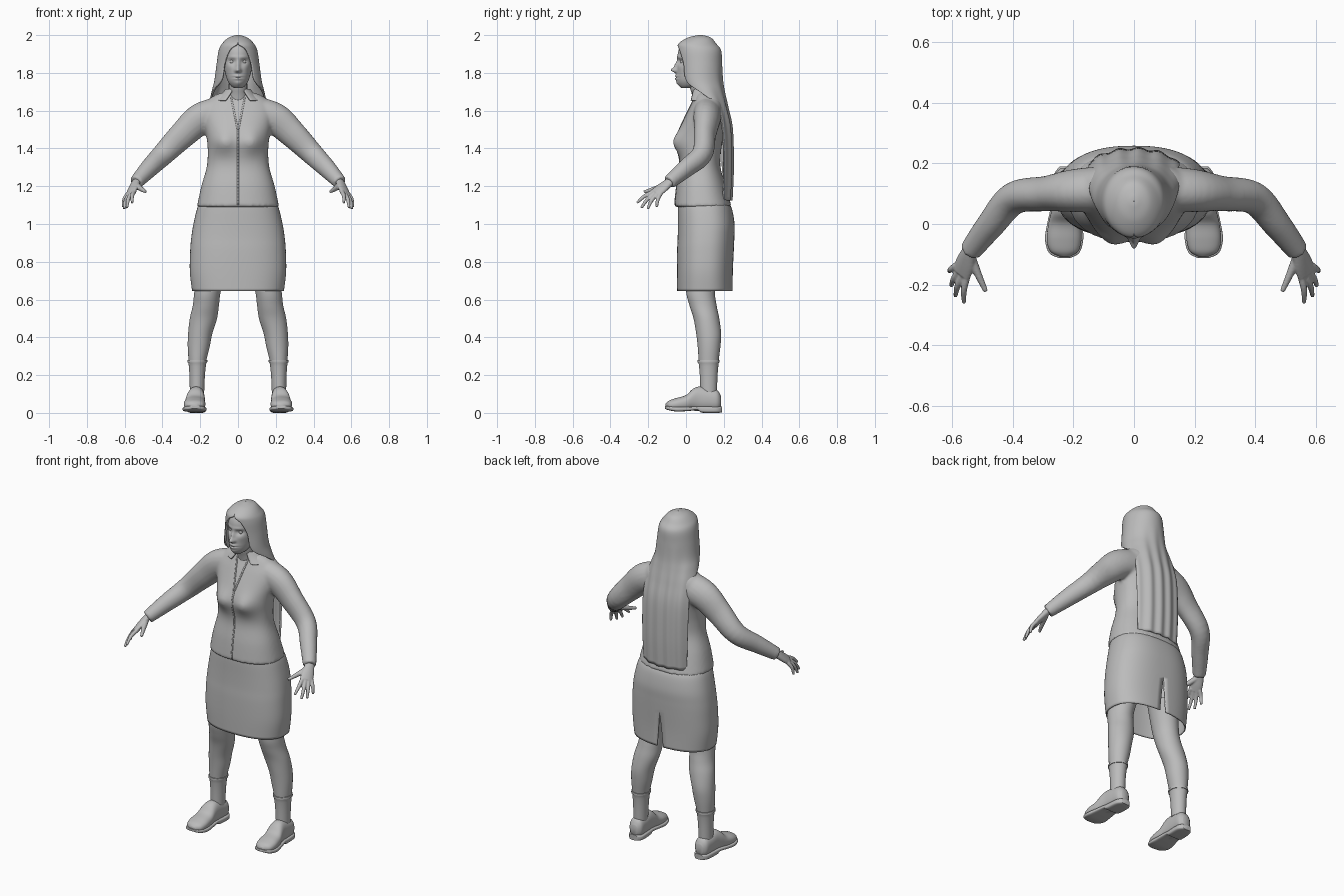
import bpy, bmesh, math
from mathutils import Vector

old = bpy.data.objects.get("Cube")
if old:
    bpy.data.objects.remove(old, do_unlink=True)

GREY = bpy.data.materials.new("plain grey")
GREY.use_nodes = True
GREY.diffuse_color = (0.5, 0.5, 0.5, 1)
GREY.node_tree.nodes["Principled BSDF"].inputs["Base Color"].default_value = (0.5, 0.5, 0.5, 1)


def smooth_rows(rows, k):
    """Catmull-Rom interpolation of any list of equal-length tuples."""
    out = []
    for i in range(len(rows) - 1):
        a, b, c, d = (rows[max(0, min(len(rows) - 1, i + o))] for o in (-1, 0, 1, 2))
        for j in range(k):
            t = j / k
            out.append([0.5 * (2 * q + (r - p) * t + (2 * p - 5 * q + 4 * r - s) * t * t
                               + (3 * q - p - 3 * r + s) * t ** 3)
                        for p, q, r, s in zip(a, b, c, d)])
    return out + [list(rows[-1])]


def power(v, e):
    return math.copysign(abs(v) ** (2 / e), v)


def skin(bm, rings, caps=True):
    rings = [[bm.verts.new(p) for p in ring] for ring in rings]
    n = len(rings[0])
    for lo, hi in zip(rings, rings[1:]):
        for j in range(n if caps else n - 1):
            m = (j + 1) % n
            bm.faces.new((lo[j], lo[m], hi[m], hi[j]))
    if caps:
        bm.faces.new(rings[0][::-1])
        bm.faces.new(rings[-1])


def loft(bm, rows, n=40, k=5, e=2.0, axis="Z", shape=None, turn=0.0, sheet=False):
    """Rows: position, centre x, centre 2, radius x, radius 2, opening angle for sheets."""
    rings = []
    for row in smooth_rows(rows, k):
        s, cx, c, rx, r = row[:5]
        gap = max(0, row[5]) if sheet else 0
        ring = []
        for j in range(n):
            t = turn + gap + (2 * math.pi - 2 * gap) * j / (n - 1 if sheet else n)
            x, w = cx + rx * power(math.sin(t), e), c - r * power(math.cos(t), e)
            p = Vector((x, w, s) if axis == "Z" else (x, s, w))
            ring.append(shape(p, c) if shape else p)
        rings.append(ring)
    skin(bm, rings, not sheet)


def tube(bm, rows, side, n=20, k=5):
    """Rows: x, y, z, radius along side, radius across."""
    rows = smooth_rows(rows, k)
    rings = []
    for i, row in enumerate(rows):
        tan = (Vector(rows[min(i + 1, len(rows) - 1)][:3]) - Vector(rows[max(i - 1, 0)][:3])).normalized()
        a = Vector(side)
        a = (a - tan * a.dot(tan)).normalized()
        b = tan.cross(a)
        rings.append([Vector(row[:3]) + a * row[3] * math.cos(q) + b * row[4] * math.sin(q)
                      for q in (2 * math.pi * j / n for j in range(n))])
    skin(bm, rings)


def finish(name, bm, mirror=False, voxel=0, thick=0, rounds=4, angle=50):
    bmesh.ops.remove_doubles(bm, verts=bm.verts, dist=1e-5)
    bmesh.ops.recalc_face_normals(bm, faces=bm.faces)
    me = bpy.data.meshes.new(name)
    bm.to_mesh(me)
    bm.free()
    me.materials.append(GREY)
    ob = bpy.data.objects.new(name, me)
    bpy.context.collection.objects.link(ob)
    bpy.ops.object.select_all(action="DESELECT")
    ob.select_set(True)
    bpy.context.view_layer.objects.active = ob
    bpy.ops.object.shade_smooth_by_angle(angle=math.radians(angle))
    if voxel:
        mod = ob.modifiers.new("blend", "REMESH")
        mod.mode, mod.voxel_size, mod.use_smooth_shade = "VOXEL", voxel, True
        mod = ob.modifiers.new("soften", "SMOOTH")
        mod.factor, mod.iterations = 0.5, rounds
    if thick:
        mod = ob.modifiers.new("thickness", "SOLIDIFY")
        mod.thickness = thick
    if mirror:
        ob.modifiers.new("mirror", "MIRROR")
    return ob


def bumps(spots):
    """Push front points forward by bell-shaped bumps: x, z, amount, width, height."""
    def shape(p, c):
        if p.y < c:
            d = sum(a * math.exp(-((p.x - x) / w) ** 2 / 2 - ((p.z - z) / h) ** 2 / 2)
                    for x0, z, a, w, h in spots for x in ({x0, -x0}))
            p.y -= d
        return p
    return shape


# Jacket: torso and sleeves blended into one surface
bm = bmesh.new()
loft(bm, [(1.09, 0, .09, .218, .152), (1.2, 0, .08, .194, .13), (1.3, 0, .075, .166, .108),
          (1.38, 0, .075, .16, .11), (1.45, 0, .08, .165, .115), (1.52, 0, .09, .178, .115),
          (1.6, 0, .108, .19, .098), (1.65, 0, .115, .165, .08), (1.685, 0, .11, .115, .062),
          (1.7, 0, .1, .06, .05)], n=64, k=6, e=2.3, shape=bumps([(.075, 1.435, .04, .045, .042)]))
for s in (1, -1):
    tube(bm, [(s * .1, .115, 1.59, .075, .085), (s * .2, .11, 1.555, .07, .085),
              (s * .29, .1, 1.475, .058, .074), (s * .395, .085, 1.37, .054, .06),
              (s * .47, 0, 1.295, .047, .05), (s * .54, -.09, 1.22, .037, .037)], (0, 1, .3))
jacket = finish("jacket", bm, voxel=.009)

# Front placket and neckline edges lying on the jacket
for name, start, end, mirrored in (("placket", (0, 1.1), (0, 1.5), False),
                                   ("neckline_edge", (.002, 1.5), (.036, 1.67), True)):
    bm = bmesh.new()
    grid = []
    for i in range(25):
        x, z = (a + (b - a) * i / 24 for a, b in zip(start, end))
        grid.append([(x - .004, -.4, z), (x + .004, -.4, z)])
    skin(bm, grid, False)
    strip = finish(name, bm)
    mod = strip.modifiers.new("lay", "SHRINKWRAP")
    mod.target, mod.wrap_method = jacket, "PROJECT"
    mod.use_project_y, mod.use_positive_direction = True, True
    mod = strip.modifiers.new("thickness", "SOLIDIFY")
    mod.thickness, mod.offset = .005, 0
    if mirrored:
        strip.modifiers.new("mirror", "MIRROR")

# Collar folded around the neck, open at the front
bm = bmesh.new()
loft(bm, [(1.655, 0, .1, .125, .088, .55), (1.685, 0, .1, .092, .077, .5),
          (1.715, 0, .095, .064, .062, .45)], sheet=True)
finish("collar", bm, thick=.006)

# Skirt with a slit at the back hem
bm = bmesh.new()
loft(bm, [(.645, 0, .1, .243, .147, .05), (.75, 0, .1, .255, .148, .022), (.86, 0, .103, .253, .15, 0),
          (.93, 0, .106, .247, .15, 0), (1.0, 0, .107, .236, .15, 0), (1.08, 0, .1, .217, .143, 0),
          (1.12, 0, .09, .2, .13, 0)], n=73, e=2.4, turn=math.pi, sheet=True)
finish("skirt", bm, thick=.006)

# Legs, socks and shoes
bm = bmesh.new()
loft(bm, [(.1, .217, .12, .036, .042), (.2, .216, .12, .039, .045), (.27, .215, .12, .046, .052),
          (.35, .208, .122, .058, .06), (.42, .2, .12, .064, .066), (.5, .183, .108, .072, .068),
          (.57, .17, .09, .069, .072), (.65, .16, .077, .07, .077), (.8, .13, .09, .08, .09)])
finish("legs", bm, mirror=True)
bm = bmesh.new()
loft(bm, [(.11, .217, .12, .038, .044), (.2, .216, .12, .041, .047), (.262, .215, .12, .047, .053),
          (.268, .215, .12, .052, .058), (.28, .214, .12, .052, .058)], k=3)
finish("socks", bm, mirror=True, angle=35)
bm = bmesh.new()
loft(bm, [(-.108, .228, .037, .015, .012), (-.09, .23, .04, .046, .025), (-.05, .23, .045, .057, .034),
          (0, .228, .052, .054, .042), (.035, .225, .069, .049, .057), (.07, .222, .074, .045, .065),
          (.12, .22, .07, .044, .06), (.165, .218, .066, .041, .054), (.185, .218, .06, .022, .03)],
     axis="Y", e=2.3)
finish("shoe_uppers", bm, mirror=True)
bm = bmesh.new()
loft(bm, [(-.112, .229, .03, .018, .007), (-.095, .23, .026, .05, .011), (-.05, .23, .02, .063, .013),
          (0, .228, .021, .058, .012), (.06, .224, .024, .049, .011), (.085, .222, .018, .048, .017),
          (.16, .218, .017, .046, .017), (.19, .218, .018, .026, .016)], axis="Y", e=4)
finish("shoe_soles", bm, mirror=True)

# Hands: palm, four fingers and thumb blended
bm = bmesh.new()
across = (.035, .04, -.015)
tube(bm, [(.52, -.065, 1.24, .025, .021), (.54, -.09, 1.22, .027, .02),
          (.556, -.13, 1.188, .036, .018), (.568, -.163, 1.163, .036, .014)], across)
for base, tip in (((.548, -.165, 1.175), (.56, -.26, 1.112)), ((.562, -.163, 1.166), (.588, -.237, 1.085)),
                  ((.574, -.152, 1.16), (.602, -.203, 1.08)), ((.583, -.135, 1.16), (.609, -.155, 1.09))):
    mid = (Vector(base) + Vector(tip)) / 2 + Vector((.006, -.004, .006))
    tube(bm, [(*base, .012, .012), (*mid, .0105, .0105), (*tip, .007, .007)], across, n=12)
tube(bm, [(.54, -.1, 1.21, .016, .016), (.516, -.16, 1.188, .014, .013), (.488, -.222, 1.17, .008, .008)],
     (0, 0, 1), n=12)
finish("hands", bm, mirror=True, voxel=.004, rounds=2)

# Neck and head with sculpted face
bm = bmesh.new()
loft(bm, [(1.6, 0, .1, .07, .05), (1.68, 0, .085, .052, .052), (1.73, 0, .072, .049, .053),
          (1.8, 0, .07, .05, .055)])
finish("neck", bm)
bm = bmesh.new()
face = bumps([(0, 1.815, .022, .01, .009), (0, 1.838, .014, .008, .02), (.01, 1.811, .007, .006, .006),
              (.031, 1.86, -.012, .015, .01), (.03, 1.883, .004, .018, .006), (0, 1.783, .008, .016, .005),
              (0, 1.769, .008, .014, .005), (0, 1.776, -.005, .018, .002), (0, 1.745, .007, .015, .012),
              (.045, 1.83, .004, .014, .014)])
loft(bm, [(1.72, 0, .005, .02, .028), (1.735, 0, .018, .04, .054), (1.76, 0, .03, .056, .078),
          (1.8, 0, .045, .068, .095), (1.85, 0, .058, .076, .104), (1.91, 0, .06, .077, .102),
          (1.95, 0, .06, .064, .083), (1.975, 0, .06, .038, .048)], n=120, k=12, shape=face)
finish("head", bm, angle=80)
bm = bmesh.new()
ball = bmesh.ops.create_uvsphere(bm, u_segments=16, v_segments=10, radius=.013)
bmesh.ops.translate(bm, verts=ball["verts"], vec=(.031, -.017, 1.859))
finish("eyes", bm, mirror=True)


# Long hair: open around the face, hanging as a rippled sheet down the back
def strands(p, c):
    p.y += .004 * math.sin(p.x * 95) * max(0, min(1, (1.85 - p.z) / .3))
    return p


bm = bmesh.new()
loft(bm, [(1.125, 0, .17, .152, .073, 1.95), (1.3, 0, .17, .16, .08, 1.95), (1.5, 0, .16, .162, .085, 1.95),
          (1.62, 0, .13, .156, .092, 1.95), (1.7, 0, .1, .14, .105, 1.3), (1.76, 0, .08, .125, .116, .8),
          (1.85, 0, .075, .113, .116, .7), (1.92, 0, .07, .102, .116, .45), (1.955, 0, .06, .084, .1, .03),
          (1.985, 0, .07, .053, .064, 0), (1.998, 0, .075, .018, .022, 0), (2.0, 0, .075, .001, .001, 0)],
     n=90, k=6, shape=strands, sheet=True)
finish("hair", bm, thick=.01)
